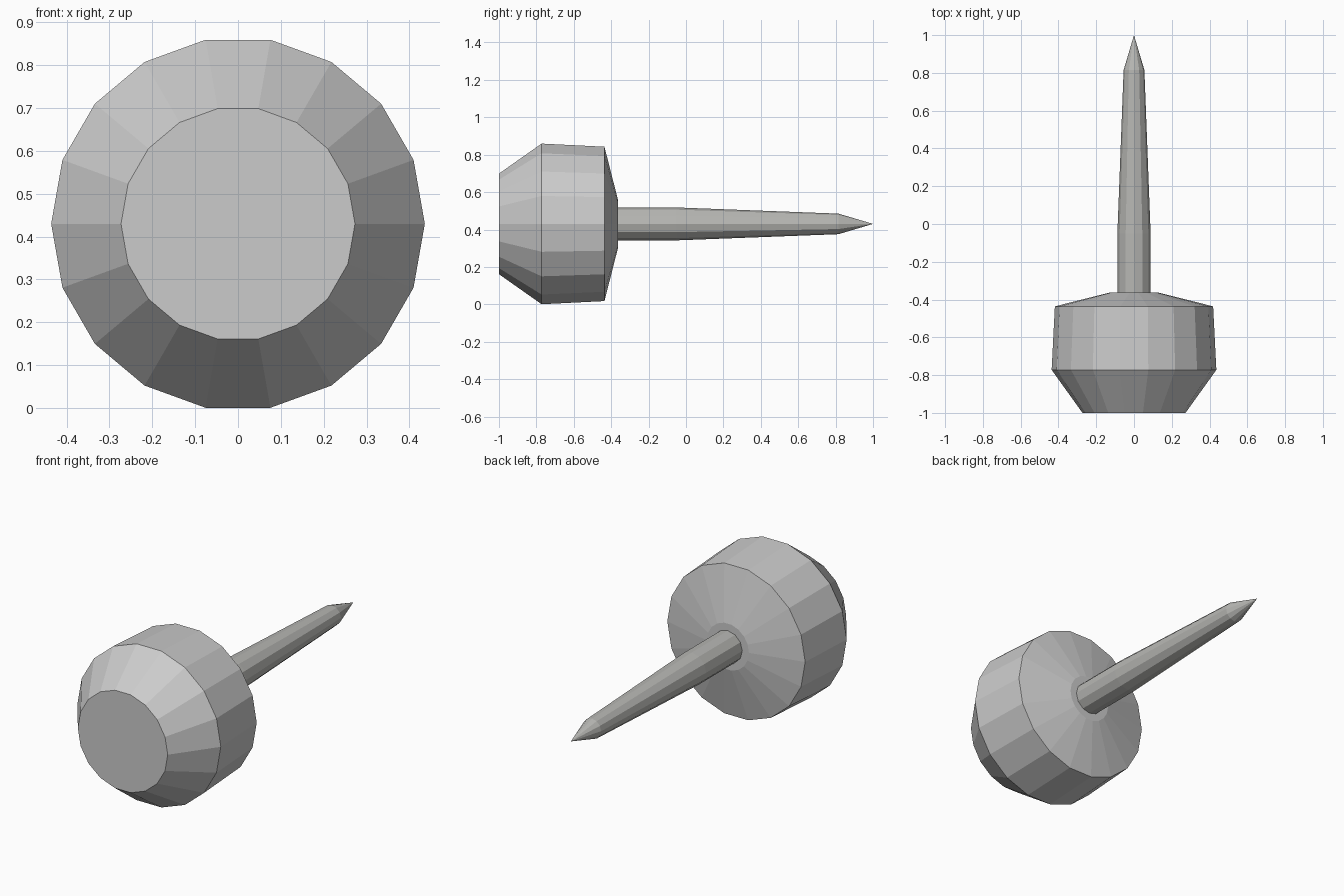
import bpy, bmesh, math

if "Cube" in bpy.data.objects:
    bpy.data.objects.remove(bpy.data.objects["Cube"])

CZ = 0.43  # height of the pin axis


def material(name, rgb):
    m = bpy.data.materials.new(name)
    m.diffuse_color = (*rgb, 1)
    m.use_nodes = True
    m.node_tree.nodes["Principled BSDF"].inputs["Base Color"].default_value = m.diffuse_color
    return m


def lathe(name, profile, sides, mat):
    """Flat-shaded solid of revolution along y from (y, radius) pairs."""
    bm = bmesh.new()
    rings = []
    for y, r in profile:
        if r == 0:
            rings.append([bm.verts.new((0, y, CZ))])
            continue
        angles = [2 * math.pi * i / sides for i in range(sides)]
        rings.append([bm.verts.new((r * math.cos(a), y, CZ + r * math.sin(a))) for a in angles])
    for a, b in zip(rings, rings[1:]):
        for i in range(sides):
            j = (i + 1) % sides
            if len(b) == 1:
                bm.faces.new((a[i], a[j], b[0]))
            else:
                bm.faces.new((a[i], a[j], b[j], b[i]))
    for ring in (rings[0], rings[-1]):
        if len(ring) > 1:
            bm.faces.new(ring)
    bmesh.ops.recalc_face_normals(bm, faces=bm.faces)
    me = bpy.data.meshes.new(name)
    bm.to_mesh(me)
    bm.free()
    me.materials.append(mat)
    ob = bpy.data.objects.new(name, me)
    bpy.context.collection.objects.link(ob)
    return ob


head_grey = material("head light grey", (0.6, 0.6, 0.6))
steel = material("pin steel grey", (0.47, 0.47, 0.45))

# Faceted head: front face, bevel, barrel, shallow back cone
lathe("head", [(-1, 0.273), (-0.772, 0.436), (-0.436, 0.419), (-0.363, 0.128)], 18, head_grey)

# Tapered pin with a sharp tip
lathe("pin", [(-0.38, 0.088), (-0.05, 0.088), (0.815, 0.055), (1, 0)], 12, steel)
